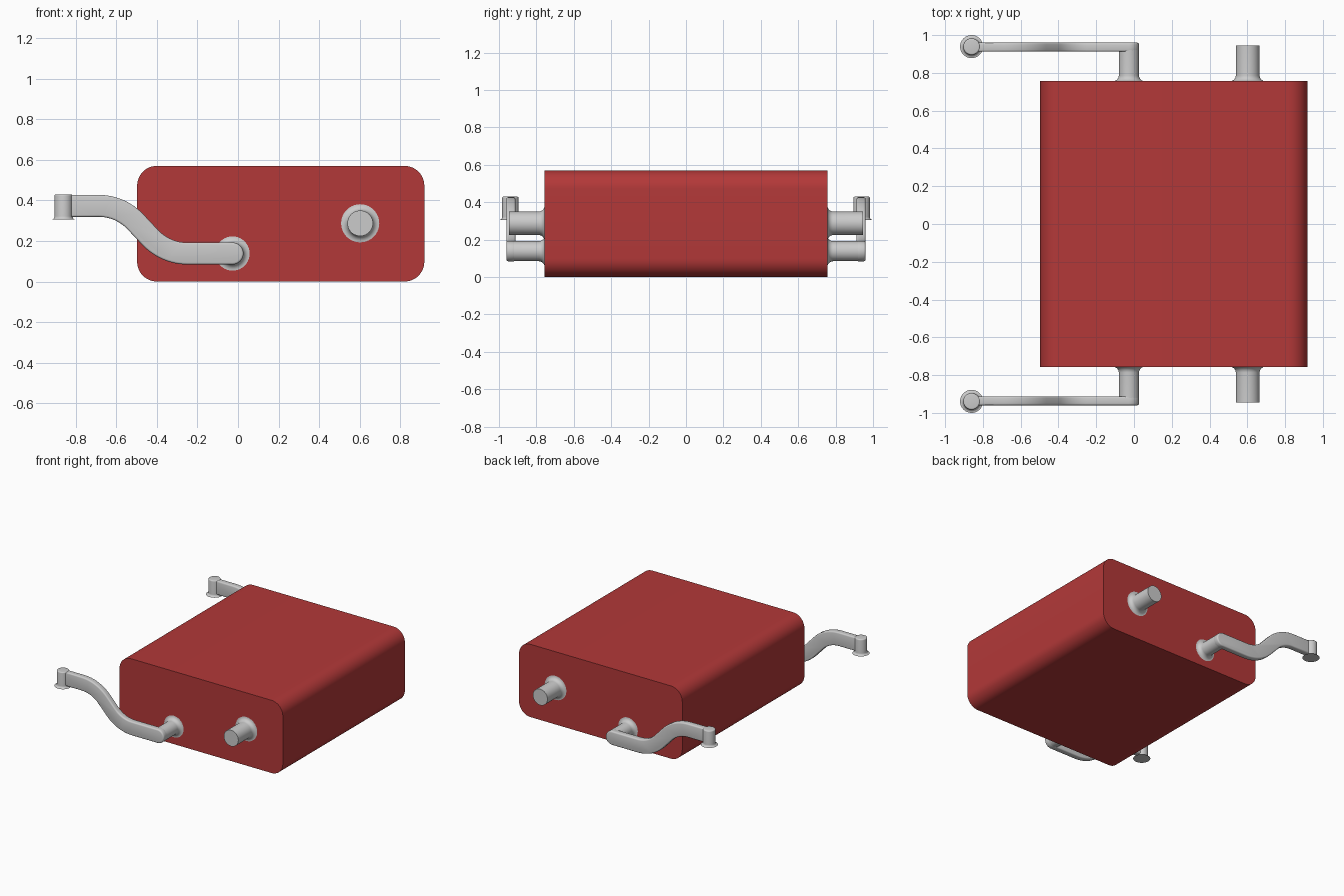
import bpy, bmesh, math
from mathutils import Matrix, Vector

if "Cube" in bpy.data.objects:
    bpy.data.objects.remove(bpy.data.objects["Cube"])


def finish(bm, name, mirror=True, angle=35):
    bmesh.ops.recalc_face_normals(bm, faces=bm.faces[:])
    me = bpy.data.meshes.new(name)
    bm.to_mesh(me)
    bm.free()
    ob = bpy.data.objects.new(name, me)
    bpy.context.collection.objects.link(ob)
    bpy.ops.object.select_all(action='DESELECT')
    ob.select_set(True)
    bpy.context.view_layer.objects.active = ob
    bpy.ops.object.shade_smooth_by_angle(angle=math.radians(angle))
    if mirror:
        mod = ob.modifiers.new("both_sides", 'MIRROR')
        mod.use_axis = (False, True, False)
    return ob


def prism(outline, y0, y1, bevel=0.0):
    """Extrude an x-z outline along y, optionally rounding the face rims."""
    bm = bmesh.new()
    face = bm.faces.new([bm.verts.new((x, y0, z)) for x, z in outline])
    res = bmesh.ops.extrude_face_region(bm, geom=[face])
    moved = [v for v in res["geom"] if isinstance(v, bmesh.types.BMVert)]
    bmesh.ops.translate(bm, verts=moved, vec=(0, y1 - y0, 0))
    if bevel:
        rims = [e for e in bm.edges if abs(e.verts[0].co.y - e.verts[1].co.y) < 1e-5]
        bmesh.ops.bevel(bm, geom=rims, offset=bevel, segments=3, profile=0.5, affect='EDGES')
    return bm


def lathe(profile, matrix, n=40):
    """Spin (radius, height) points about local z, with closed ends."""
    bm = bmesh.new()
    rings = [[bm.verts.new((r * math.cos(2 * math.pi * i / n), r * math.sin(2 * math.pi * i / n), h))
              for i in range(n)] for r, h in profile]
    for a, b in zip(rings, rings[1:]):
        for i in range(n):
            bm.faces.new((a[i], a[(i + 1) % n], b[(i + 1) % n], b[i]))
    bm.faces.new(rings[0])
    bm.faces.new(rings[-1])
    bm.transform(matrix)
    return bm


def flared(radius, flare, length, rim=0.0):
    """Concave fillet at the base, straight shaft, rounded rim at the end."""
    pts = []
    for i in range(9):
        a = math.pi / 2 * i / 8
        pts.append((radius + flare * (1 - math.sin(a)), flare * (1 - math.cos(a))))
    if rim:
        for i in range(5):
            a = math.pi / 2 * i / 4
            pts.append((radius - rim * (1 - math.cos(a)), length - rim * (1 - math.sin(a))))
    else:
        pts.append((radius, length))
    return pts


def arc(cx, cz, r, a0, a1, n):
    return [(cx + r * math.cos(math.radians(a0 + (a1 - a0) * i / n)),
             cz + r * math.sin(math.radians(a0 + (a1 - a0) * i / n))) for i in range(n + 1)]


# Body: rounded block
x0, x1, h, r = -0.497, 0.918, 0.57, 0.098
outline = (arc(x1 - r, r, r, -90, 0, 12) + arc(x1 - r, h - r, r, 0, 90, 12)
           + arc(x0 + r, h - r, r, 90, 180, 12) + arc(x0 + r, r, r, 180, 270, 12))
body = finish(prism(outline, -0.756, 0.756), "body", mirror=False)
red = bpy.data.materials.new("red")
red.diffuse_color = (0.45, 0.04, 0.04, 1)
red.use_nodes = True
red.node_tree.nodes["Principled BSDF"].inputs["Base Color"].default_value = red.diffuse_color
body.data.materials.append(red)

# Side posts and arm pivots, flared where they meet the body
to_front = Matrix.Rotation(math.pi / 2, 4, 'X')
at = lambda x, z: Matrix.Translation((x, -0.756, z)) @ to_front
finish(lathe(flared(0.063, 0.031, 0.19), at(0.602, 0.287)), "side_posts")
finish(lathe(flared(0.0535, 0.031, 0.19), at(-0.027, 0.138)), "arm_pivots")

# S-shaped arms: centre line with tangent angle, offset to both sides
half, R, bend = 0.054, 0.25, 47
lower, upper = [], []


def add(x, z, a):
    n = Vector((math.sin(math.radians(a)), math.cos(math.radians(a))))
    upper.append((x + half * n.x, z + half * n.y))
    lower.append((x - half * n.x, z - half * n.y))


px, pz = -0.25, 0.138
for i in range(13):
    a = bend * i / 12
    add(px - R * math.sin(math.radians(a)), pz + R * (1 - math.cos(math.radians(a))), a)
qx, qz = -0.687, 0.373
for i in range(12, -1, -1):
    a = bend * i / 12
    add(qx + R * math.sin(math.radians(a)), qz - R * (1 - math.cos(math.radians(a))), a)
add(-0.86, qz, 0)
cap = arc(-0.027, 0.138, half, -90, 90, 16)
finish(prism(cap + upper + lower[::-1], -0.96, -0.912, bevel=0.01), "swing_arms")

# Feet: upright studs with a flared base at the arm tips
finish(lathe(flared(0.044, 0.017, 0.125, rim=0.008), Matrix.Translation((-0.86, -0.939, 0.305))), "arm_feet")
